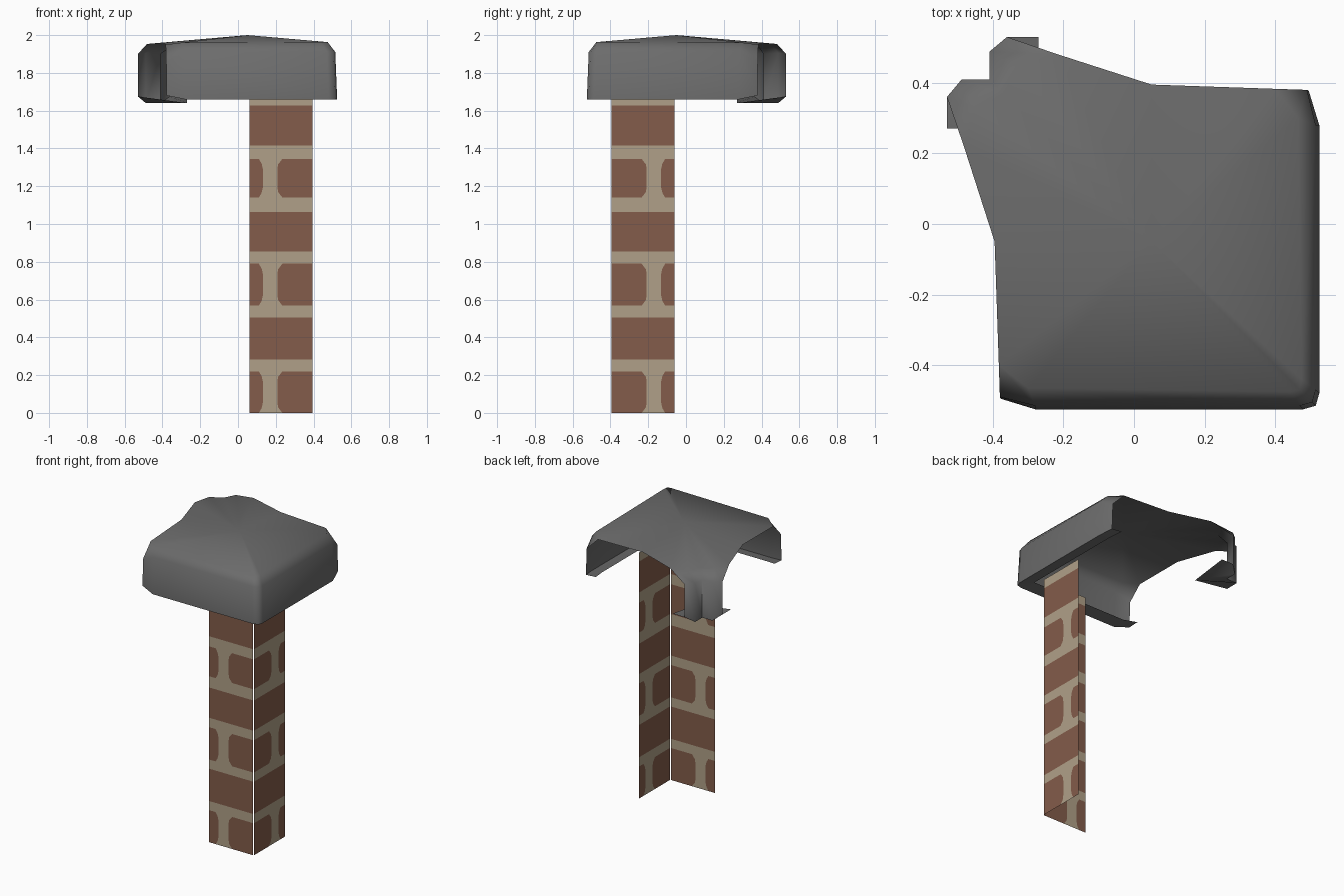
import bpy
import bmesh
import math

if "Cube" in bpy.data.objects:
    bpy.data.objects.remove(bpy.data.objects["Cube"])


def material(name, rgb):
    mat = bpy.data.materials.new(name)
    mat.use_nodes = True
    mat.diffuse_color = (*rgb, 1)
    mat.node_tree.nodes["Principled BSDF"].inputs["Base Color"].default_value = (*rgb, 1)
    return mat


brick = material("brick_red", (0.227, 0.107, 0.069))
mortar = material("mortar_beige", (0.434, 0.352, 0.246))
slate = material("slate_grey", (0.15, 0.15, 0.15))


def finish(bm, name, mats):
    mesh = bpy.data.meshes.new(name)
    bm.to_mesh(mesh)
    bm.free()
    for mat in mats:
        mesh.materials.append(mat)
    obj = bpy.data.objects.new(name, mesh)
    bpy.context.collection.objects.link(obj)
    return obj


def flip(p):
    # Reflection across the diagonal that runs through the corner
    return (-p[1], -p[0], p[2])


# Brick pillar: two panels meeting at the front corner
LEFT, RIGHT, FRONT = 0.06, 0.395, -0.4
COURSES = [0, 0.22, 0.283, 0.505, 0.568, 0.79, 0.855, 1.063, 1.14, 1.345, 1.415, 1.628, 1.69]


def build_panel(name, mirrored):
    bm = bmesh.new()

    def polygon(outline, index):
        pts = [(x, FRONT, z) for x, z in outline]
        if mirrored:
            pts = [flip(p) for p in reversed(pts)]
        bm.faces.new([bm.verts.new(p) for p in pts]).material_index = index

    for i, (lo, hi) in enumerate(zip(COURSES, COURSES[1:])):
        if i % 4 == 0 and i < 12:
            # Course of two bricks with a rounded vertical joint
            a = [(0.11, lo), (0.125, lo + 0.025), (0.133, lo + 0.06),
                 (0.133, hi - 0.06), (0.125, hi - 0.025), (0.11, hi)]
            b = [(0.235, lo), (0.212, lo + 0.03), (0.208, lo + 0.06),
                 (0.208, hi - 0.06), (0.212, hi - 0.03), (0.235, hi)]
            polygon([(LEFT, lo)] + a + [(LEFT, hi)], 0)
            polygon(b[::-1] + [(RIGHT, lo), (RIGHT, hi)][::1], 0)
            for k in range(len(a) - 1):
                polygon([a[k], b[k], b[k + 1], a[k + 1]], 1)
        else:
            polygon([(LEFT, lo), (RIGHT, lo), (RIGHT, hi), (LEFT, hi)], 0 if i % 4 == 2 else 1)
    bmesh.ops.remove_doubles(bm, verts=bm.verts, dist=0.0005)
    finish(bm, name, [brick, mortar])


build_panel("pillar_front_panel", False)
build_panel("pillar_side_panel", True)

# Roof cap: columns of points from lip to rim, half of it, then reflected
SKIRT = [
    [(0.44, -0.44, 1.675), (0.515, -0.515, 1.66), (0.505, -0.505, 1.91), (0.47, -0.47, 1.963)],
    [(0.43, -0.44, 1.675), (0.48, -0.525, 1.66), (0.47, -0.515, 1.91), (0.44, -0.475, 1.963)],
    [(-0.28, -0.44, 1.675), (-0.28, -0.525, 1.66), (-0.28, -0.515, 1.91), (-0.3, -0.465, 1.96)],
    [(-0.38, -0.42, 1.685), (-0.378, -0.495, 1.68), (-0.38, -0.49, 1.86), (-0.383, -0.4, 1.95)],
]
NOTCH = [
    [(-0.53, 0.36, 1.675), (-0.53, 0.36, 1.9), (-0.482, 0.22, 1.953)],
    [(-0.488, 0.41, 1.64), (-0.488, 0.41, 1.905), (-0.45, 0.33, 1.956)],
    [(-0.41, 0.41, 1.64), (-0.41, 0.41, 1.9), (-0.37, 0.37, 1.957)],
]
EDGE = (-0.395, -0.05, 1.96)
PEAK = (0.05, -0.05, 2.0)

bm = bmesh.new()


def face(*pts):
    bm.faces.new([bm.verts.new(p) for p in pts])


def both(*pts):
    face(*pts)
    face(*[flip(p) for p in reversed(pts)])


for group in (SKIRT, NOTCH):
    for c, d in zip(group, group[1:]):
        for k in range(len(c) - 1):
            both(c[k], c[k + 1], d[k + 1], d[k])

# Roof slopes rising to the peak
rim = [c[-1] for c in SKIRT] + [EDGE] + [c[-1] for c in NOTCH]
for p, q in zip(rim, rim[1:]):
    both(p, PEAK, q)

# Small underside plate below the notched corner
inner = (-0.27, 0.27, 1.64)
foot = [(-0.53, 0.27, 1.675)] + [c[0] for c in NOTCH]
for p, q in zip(foot, foot[1:]):
    both(inner, p, q)

bmesh.ops.remove_doubles(bm, verts=bm.verts, dist=0.0005)
bmesh.ops.recalc_face_normals(bm, faces=bm.faces)
peak = max(bm.verts, key=lambda v: v.co.z)
if sum(f.normal.z for f in peak.link_faces) < 0:
    bmesh.ops.reverse_faces(bm, faces=bm.faces)
cap = finish(bm, "roof_cap", [slate])

bpy.ops.object.select_all(action="DESELECT")
cap.select_set(True)
bpy.context.view_layer.objects.active = cap
bpy.ops.object.shade_smooth_by_angle(angle=math.radians(65))
